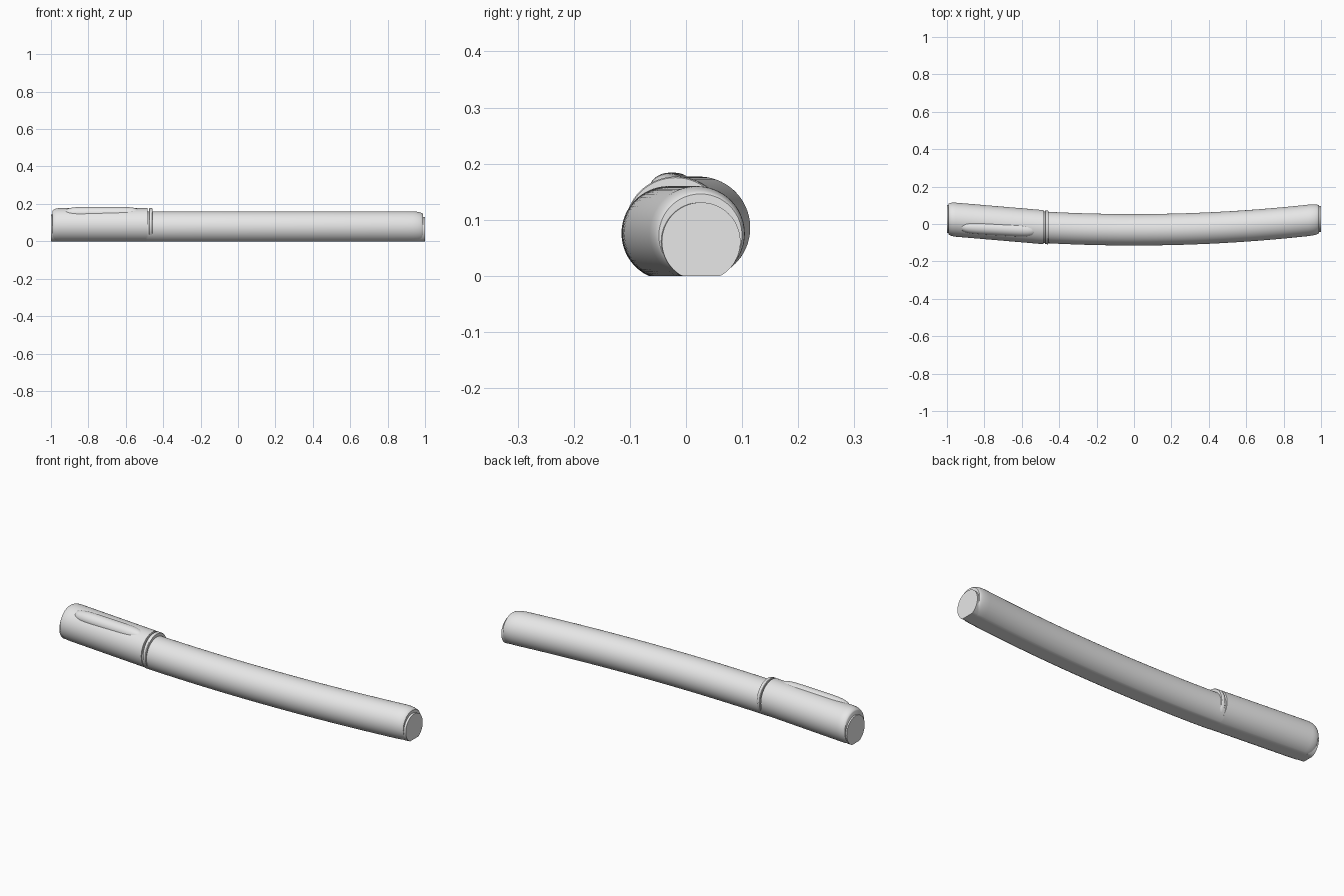
import bpy, bmesh, math

SEGMENTS = 72

cube = bpy.data.objects.get("Cube")
if cube:
    bpy.data.objects.remove(cube, do_unlink=True)

grey = bpy.data.materials.new("plain grey")
grey.use_nodes = True
grey.diffuse_color = (0.8, 0.8, 0.8, 1)
grey.node_tree.nodes["Principled BSDF"].inputs["Base Color"].default_value = (0.8, 0.8, 0.8, 1)


def bend(x):
    """Sideways bow of the scabbard, continued straight through the grip."""
    if x > -0.47:
        return -0.031 + 0.058 * x * x
    return -0.018 - 0.085 * (x + 0.47)


def sweep(name, sections, path=bend):
    """Skin oval sections (x, centre z, half width, half height), flattened at the ground."""
    bm = bmesh.new()
    rings = []
    for x, cz, ry, rz in sections:
        ring = []
        for i in range(SEGMENTS):
            a = math.tau * i / SEGMENTS
            z = max(0, cz + rz * math.sin(a))
            ring.append(bm.verts.new((x, path(x) + ry * math.cos(a), z)))
        rings.append(ring)
    for a, b in zip(rings, rings[1:]):
        for i in range(SEGMENTS):
            j = (i + 1) % SEGMENTS
            bm.faces.new((a[i], a[j], b[j], b[i]))
    bm.faces.new(rings[0])
    bm.faces.new(rings[-1])
    bmesh.ops.recalc_face_normals(bm, faces=bm.faces)
    mesh = bpy.data.meshes.new(name)
    bm.to_mesh(mesh)
    bm.free()
    mesh.materials.append(grey)
    obj = bpy.data.objects.new(name, mesh)
    bpy.context.collection.objects.link(obj)
    bpy.ops.object.select_all(action="DESELECT")
    obj.select_set(True)
    bpy.context.view_layer.objects.active = obj
    bpy.ops.object.shade_smooth_by_angle(angle=math.radians(35))
    return obj


def rounded_end(x, direction, cz, r, length, drop, steps=8):
    """Quarter-oval shoulder running out to the end at x."""
    out = []
    for i in range(steps + 1):
        t = math.radians(80) * i / steps
        rr = r - drop * (1 - math.cos(t))
        out.append((x - direction * length * (1 - math.sin(t)), cz - 0.4 * (r - rr), rr, rr))
    return out


# Scabbard: long bowed tube with a rounded shoulder
body = [(-0.49 + 1.42 * i / 32, 0.076, 0.084, 0.084) for i in range(32)]
sweep("scabbard", body + rounded_end(0.99, 1, 0.076, 0.084, 0.06, 0.012))

# Flat plug at the scabbard tip
sweep("scabbard_end_cap", [(0.97, 0.061, 0.07, 0.07), (1.0, 0.061, 0.07, 0.07)])

# Grip: thicker tube with its own rounded end
grip_end = rounded_end(-0.993, -1, 0.086, 0.091, 0.04, 0.013)
sweep("grip", grip_end[::-1] + [(-0.484, 0.086, 0.091, 0.091)])
sweep("grip_end_cap", [(-1.0, 0.068, 0.074, 0.074), (-0.97, 0.068, 0.074, 0.074)])

# Collar ring between grip and scabbard
sweep("collar", [(-0.476, 0.087, 0.088, 0.088), (-0.474, 0.087, 0.09, 0.09),
                 (-0.46, 0.087, 0.09, 0.09), (-0.457, 0.087, 0.088, 0.088)])

# Soft raised ridge along the upper front of the grip
ridge = []
for i in range(25):
    u = -1 + 2 * i / 24
    s = max(0.02, 1 - abs(u) ** 6) ** 0.5
    ridge.append((-0.725 + 0.21 * u, 0.15, 0.036 * s, 0.034 * s))
sweep("grip_ridge", ridge, lambda x: -0.025 - 0.055 * (x + 0.725))
